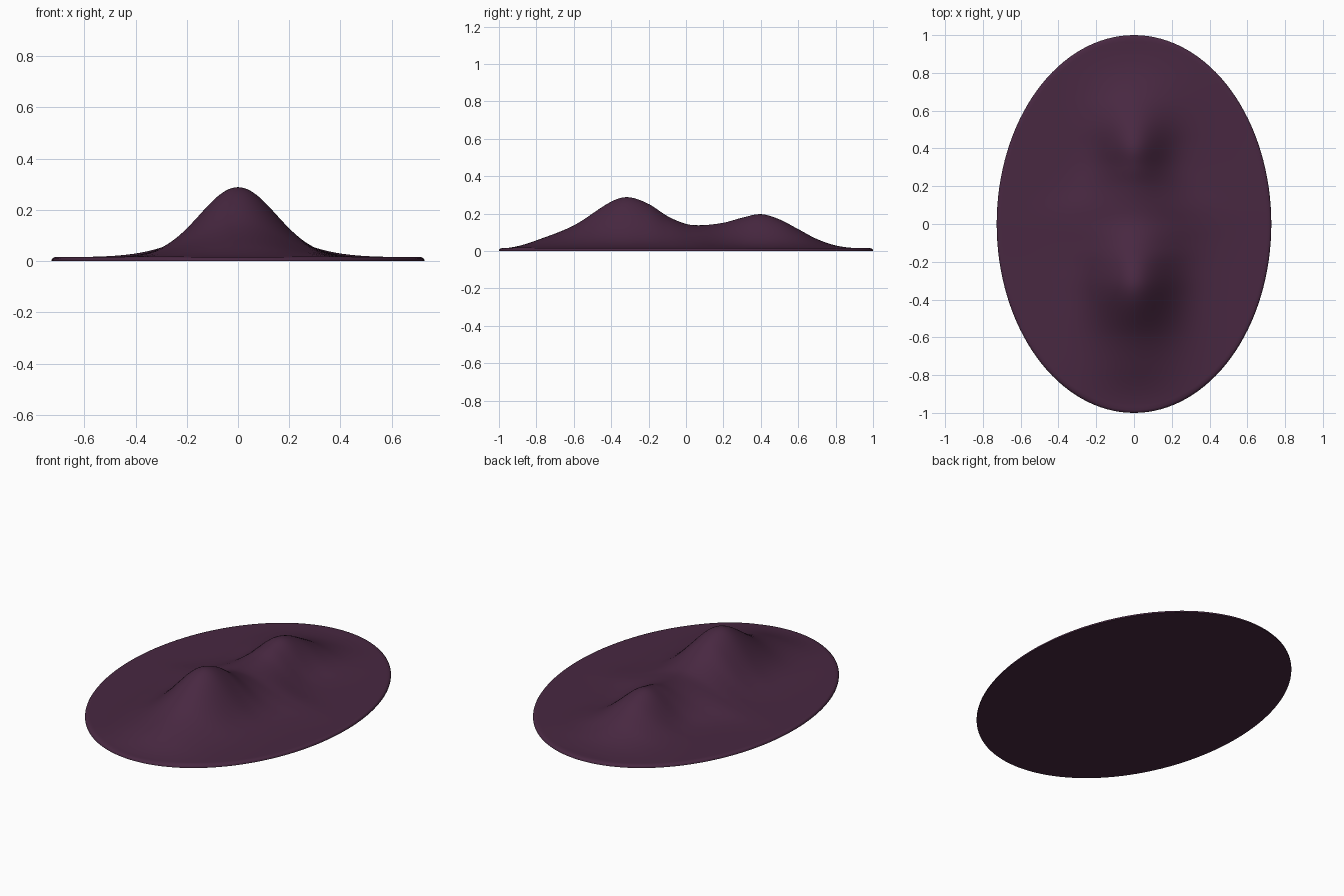
import bpy, bmesh, math

if "Cube" in bpy.data.objects:
    bpy.data.objects.remove(bpy.data.objects["Cube"])

RX, RY, RIM = 0.727, 1.0, 0.015
SEGS, RINGS = 128, 56

# Ridge along the centre line: y, crest height, side spread
RIDGE = [(-1.0, 0.010, 0.18), (-0.9, 0.026, 0.18), (-0.8, 0.057, 0.17),
         (-0.6, 0.137, 0.16), (-0.4, 0.264, 0.15), (-0.31, 0.288, 0.15),
         (-0.2, 0.252, 0.155), (-0.1, 0.187, 0.17), (0.0, 0.145, 0.19),
         (0.08, 0.138, 0.19), (0.2, 0.151, 0.15), (0.3, 0.178, 0.125),
         (0.4, 0.197, 0.12), (0.5, 0.169, 0.13), (0.6, 0.117, 0.14),
         (0.7, 0.064, 0.15), (0.8, 0.030, 0.16), (0.9, 0.016, 0.16),
         (1.0, 0.015, 0.16)]


def ridge(y, col):
    """Smooth (Hermite) interpolation of one ridge column at y."""
    y = max(-0.9999, min(0.9999, y))
    i = next(k for k in range(len(RIDGE) - 1) if RIDGE[k + 1][0] >= y)

    def slope(k):
        a, b = RIDGE[max(k - 1, 0)], RIDGE[min(k + 1, len(RIDGE) - 1)]
        return (b[col] - a[col]) / (b[0] - a[0])
    p, q = RIDGE[i], RIDGE[i + 1]
    h = q[0] - p[0]
    t = (y - p[0]) / h
    return ((2*t**3 - 3*t*t + 1) * p[col] + (t**3 - 2*t*t + t) * h * slope(i)
            + (3*t*t - 2*t**3) * q[col] + (t**3 - t*t) * h * slope(i + 1))


def height(x, y):
    crest = max(ridge(y, 1) - RIM, 0)
    return RIM + crest * math.exp(-0.5 * (x / ridge(y, 2)) ** 2)


bm = bmesh.new()


def ring(r, z=None):
    verts = []
    for s in range(SEGS):
        a = 2 * math.pi * s / SEGS
        x, y = RX * r * math.cos(a), RY * r * math.sin(a)
        verts.append(bm.verts.new((x, y, height(x, y) if z is None else z)))
    return verts


def bridge(a, b):
    for s in range(SEGS):
        n = (s + 1) % SEGS
        bm.faces.new((a[s], b[s], b[n], a[n]))


# Sculpted top surface, from the centre outwards
centre = bm.verts.new((0, 0, height(0, 0)))
rings = [ring(0.985 * k / RINGS) for k in range(1, RINGS + 1)]
for s in range(SEGS):
    bm.faces.new((centre, rings[0][s], rings[0][(s + 1) % SEGS]))

# Rounded rim and flat underside
rings += [ring(0.994, 0.012), ring(1.0, 0.006), ring(1.0, 0.0)]
for a, b in zip(rings, rings[1:]):
    bridge(a, b)
bm.faces.new(list(reversed(rings[-1])))
bmesh.ops.recalc_face_normals(bm, faces=bm.faces)

mesh = bpy.data.meshes.new("twin_mound_disc")
bm.to_mesh(mesh)
bm.free()
disc = bpy.data.objects.new("twin_mound_disc", mesh)
bpy.context.collection.objects.link(disc)

mat = bpy.data.materials.new("dark_plum")
mat.diffuse_color = (0.065, 0.021, 0.053, 1)
mat.use_nodes = True
mat.node_tree.nodes["Principled BSDF"].inputs["Base Color"].default_value = mat.diffuse_color
mesh.materials.append(mat)

bpy.context.view_layer.objects.active = disc
disc.select_set(True)
bpy.ops.object.shade_smooth_by_angle(angle=math.radians(50))
